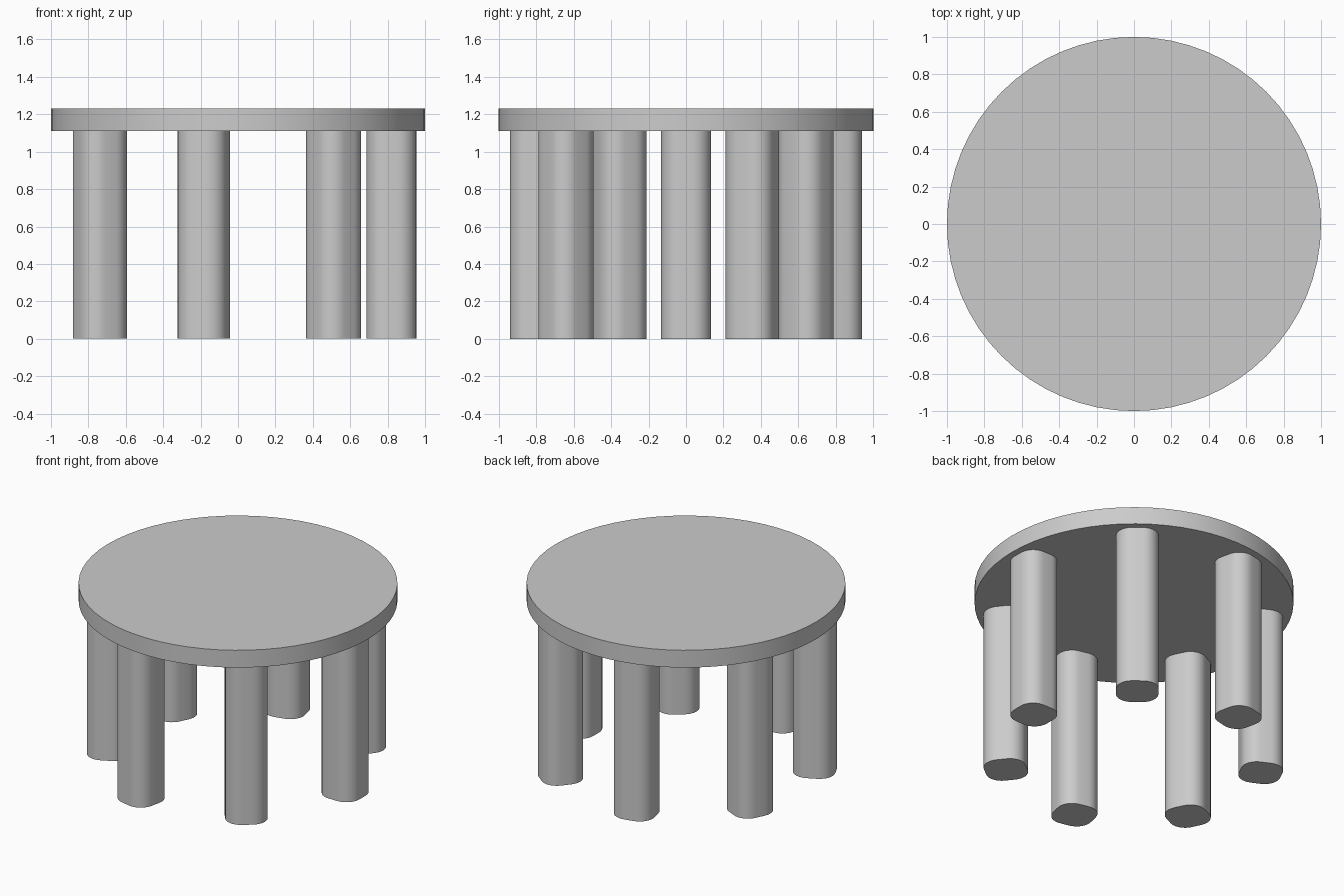
import bpy
import bmesh
import math
from mathutils import Matrix

LEG_COUNT = 7
LEG_RING = 0.82      # distance of leg centres from the middle
LEG_SIDE = 0.267     # width across the flats
LEG_ROUND = 0.1      # corner radius
TOP_BOTTOM, TOP_UPPER = 1.11, 1.23

cube = bpy.data.objects.get("Cube")
if cube:
    bpy.data.objects.remove(cube, do_unlink=True)

grey = bpy.data.materials.new("plain_grey")
grey.use_nodes = True
colour = (0.6, 0.6, 0.6, 1)
grey.diffuse_color = colour
grey.node_tree.nodes["Principled BSDF"].inputs["Base Color"].default_value = colour


def circle(radius, count):
    steps = [2 * math.pi * i / count for i in range(count)]
    return [(radius * math.cos(a), radius * math.sin(a)) for a in steps]


def rounded_square(side, radius, steps=8):
    points = []
    inset = side / 2 - radius
    for corner in range(4):
        middle = math.pi / 4 + corner * math.pi / 2
        cx = math.copysign(inset, math.cos(middle))
        cy = math.copysign(inset, math.sin(middle))
        for i in range(steps + 1):
            a = (corner + i / steps) * math.pi / 2
            points.append((cx + radius * math.cos(a), cy + radius * math.sin(a)))
    return points


def prism(name, outline, low, high, matrix=Matrix()):
    """Extrude a flat outline upward into a closed solid."""
    bm = bmesh.new()
    base = bm.faces.new([bm.verts.new((x, y, low)) for x, y in outline])
    upper = bmesh.ops.extrude_face_region(bm, geom=[base], use_keep_orig=True)
    moved = [v for v in upper["geom"] if isinstance(v, bmesh.types.BMVert)]
    bmesh.ops.translate(bm, verts=moved, vec=(0, 0, high - low))
    bmesh.ops.recalc_face_normals(bm, faces=bm.faces)
    mesh = bpy.data.meshes.new(name)
    bm.to_mesh(mesh)
    bm.free()
    mesh.materials.append(grey)
    obj = bpy.data.objects.new(name, mesh)
    obj.matrix_world = matrix
    bpy.context.collection.objects.link(obj)
    bpy.ops.object.select_all(action="DESELECT")
    obj.select_set(True)
    bpy.context.view_layer.objects.active = obj
    bpy.ops.object.shade_smooth_by_angle(angle=math.radians(35))
    return obj


# Round table top
prism("table_top", circle(1, 64), TOP_BOTTOM, TOP_UPPER)

# Ring of legs, each turned to face outward
for n in range(LEG_COUNT):
    turn = Matrix.Rotation(2 * math.pi * n / LEG_COUNT, 4, "Z")
    place = turn @ Matrix.Translation((LEG_RING, 0, 0))
    prism(f"leg_{n + 1}", rounded_square(LEG_SIDE, LEG_ROUND), 0, TOP_BOTTOM, place)
